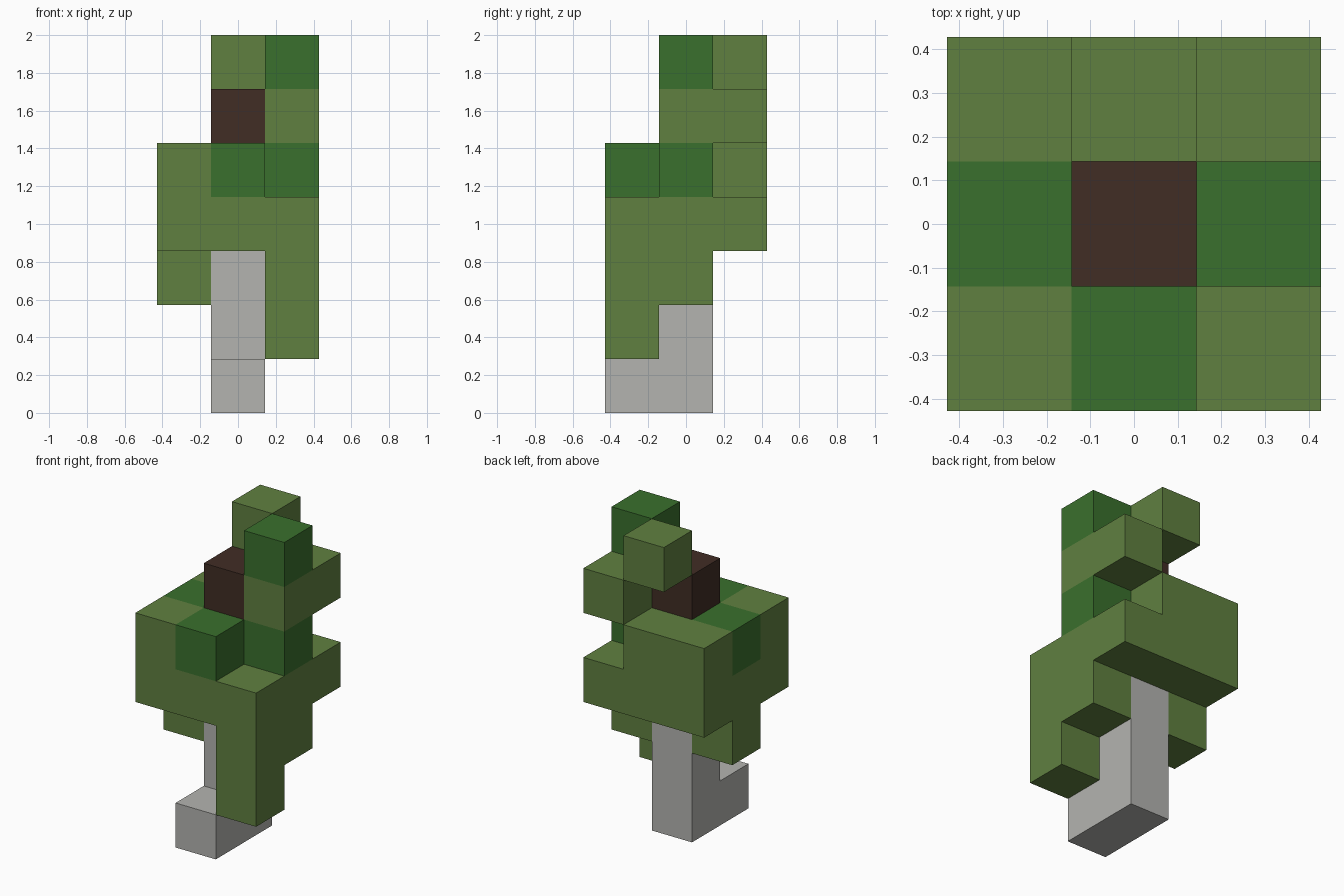
import bpy, bmesh
from mathutils import Vector

cube = bpy.data.objects.get("Cube")
if cube:
    bpy.data.objects.remove(cube, do_unlink=True)

U = 2 / 7  # edge of one block


def material(name, rgb):
    m = bpy.data.materials.new(name)
    m.use_nodes = True
    m.diffuse_color = (*rgb, 1)
    bsdf = next(n for n in m.node_tree.nodes if n.type == 'BSDF_PRINCIPLED')
    bsdf.inputs["Base Color"].default_value = (*rgb, 1)
    bsdf.inputs["Roughness"].default_value = 0.9
    return m


LIGHT = material("light leaf green", (0.117, 0.216, 0.051))
DARK = material("dark leaf green", (0.042, 0.162, 0.026))
BROWN = material("dark bark brown", (0.053, 0.026, 0.018))
GREY = material("pale grey", (0.456, 0.456, 0.434))


def box(x, y, z):
    """Block cells filling inclusive (low, high) ranges."""
    return {(i, j, k) for i in range(x[0], x[1] + 1)
            for j in range(y[0], y[1] + 1) for k in range(z[0], z[1] + 1)}


def block(x, y, z):
    return box((x, x), (y, y), (z, z))


ALL, MID, BACK, FRONT = (-1, 1), (0, 0), (1, 1), (-1, -1)

core = box(MID, MID, (3, 5))
parts = [
    # Grey stem with a foot to the front
    ("stem", GREY, box(MID, MID, (0, 2)) | block(0, -1, 0)),
    # Brown trunk through the crown
    ("trunk", BROWN, core),
    # Main crown and its upper wall
    ("crown", LIGHT, (box(ALL, ALL, (3, 3)) - core)
     | box((-1, 0), BACK, (4, 4)) | block(-1, -1, 4)),
    # Foliage hanging below the crown
    ("hanging_leaves_left", LIGHT, box(BACK, FRONT, (1, 2)) | block(1, 0, 2)),
    ("hanging_leaves_right", LIGHT, block(-1, 0, 2)),
    # Dark clumps around the trunk
    ("dark_clump_front", DARK, block(0, -1, 4)),
    ("dark_clump_left", DARK, block(1, 0, 4)),
    ("dark_clump_right", DARK, block(-1, 0, 4)),
    # Top foliage
    ("upper_leaves_left", LIGHT, box(BACK, (0, 1), (5, 5))),
    ("top_clump_left", DARK, block(1, 0, 6)),
    ("top_clump_back", LIGHT, block(0, 1, 6)),
]
filled = set().union(*(cells for _, _, cells in parts))


def build(name, mat, cells):
    """Outer skin of the cells, leaving out faces against any other block."""
    bm = bmesh.new()
    for cell in sorted(cells):
        centre = (Vector(cell) + Vector((0, 0, 0.5))) * U
        for axis in range(3):
            for side in (-1, 1):
                n = Vector((0, 0, 0))
                n[axis] = side
                if tuple(int(c + d) for c, d in zip(cell, n)) in filled:
                    continue
                a = Vector((0, 0, 0))
                a[(axis + 1) % 3] = 1
                b = n.cross(a)
                ring = (a + b, b - a, -a - b, a - b)
                bm.faces.new([bm.verts.new(centre + (n + r) * U / 2) for r in ring])
    bmesh.ops.remove_doubles(bm, verts=bm.verts, dist=U / 100)
    mesh = bpy.data.meshes.new(name)
    bm.to_mesh(mesh)
    bm.free()
    mesh.materials.append(mat)
    obj = bpy.data.objects.new(name, mesh)
    bpy.context.collection.objects.link(obj)


for part in parts:
    build(*part)
